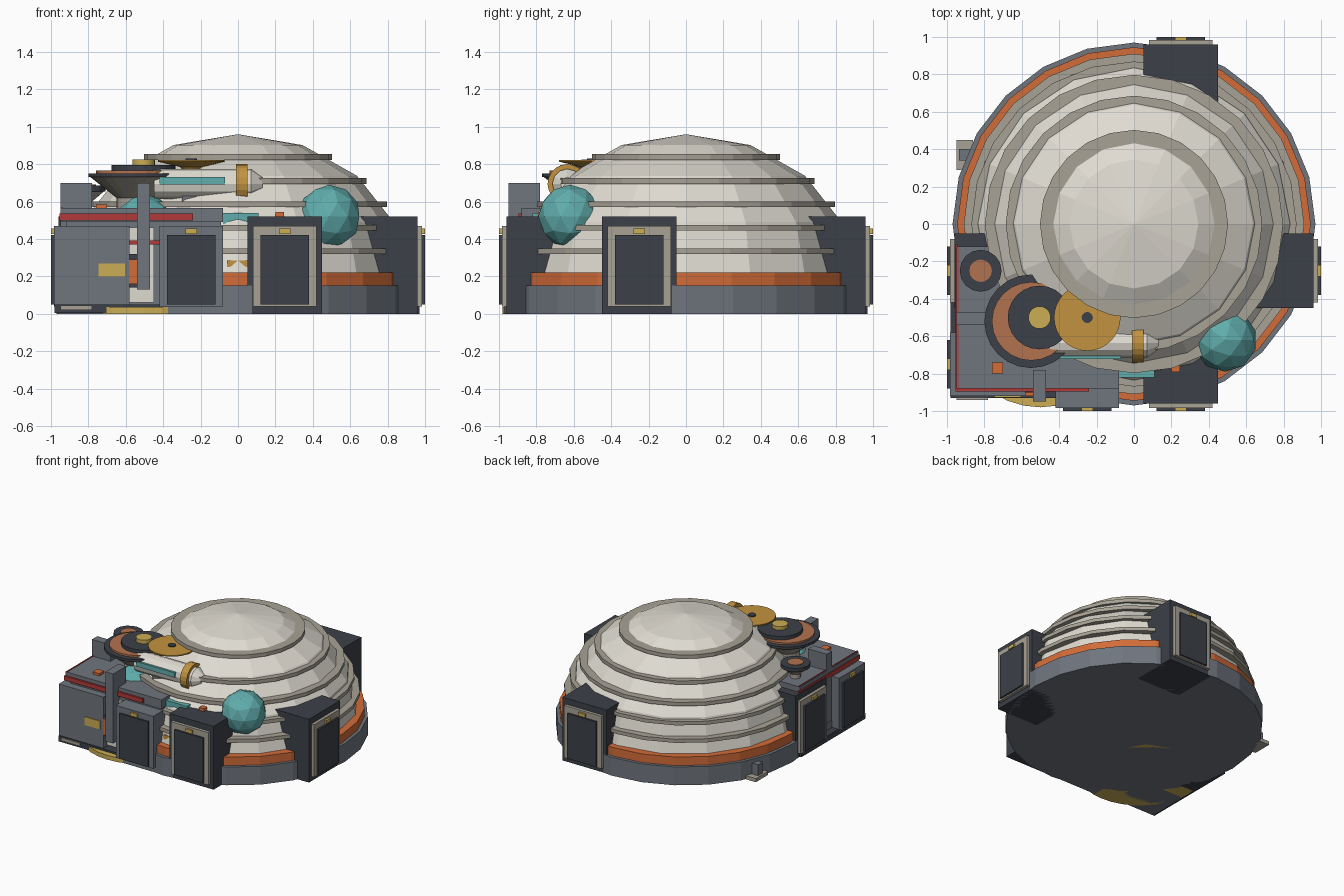
import bpy, bmesh, math
from mathutils import Matrix, Vector

if "Cube" in bpy.data.objects:
    bpy.data.objects.remove(bpy.data.objects["Cube"])


def material(name, *rgb):
    m = bpy.data.materials.new(name)
    m.use_nodes = True
    m.diffuse_color = (*rgb, 1)
    m.node_tree.nodes["Principled BSDF"].inputs["Base Color"].default_value = (*rgb, 1)
    return m


CREAM = material("cream", .74, .71, .64)
STONE = material("stone", .39, .36, .30)
SLATE = material("slate", .16, .18, .21)
DARK = material("charcoal", .045, .052, .065)
ORANGE = material("orange", .65, .15, .04)
COPPER = material("copper", .45, .17, .08)
TEAL = material("teal", .12, .42, .42)
YELLOW = material("yellow", .60, .42, .09)
GOLD = material("gold", .54, .29, .05)
RED = material("red", .45, .04, .04)


def finish(name, bm, mat, matrix=Matrix()):
    bmesh.ops.transform(bm, matrix=matrix, verts=bm.verts)
    bmesh.ops.recalc_face_normals(bm, faces=bm.faces)
    mesh = bpy.data.meshes.new(name)
    bm.to_mesh(mesh)
    bm.free()
    mesh.materials.append(mat)
    ob = bpy.data.objects.new(name, mesh)
    bpy.context.collection.objects.link(ob)
    return ob


def box(name, mat, x, y, z, turn=0):
    """Box from (min, max) pairs, turned about the centre in quarter turns."""
    bm = bmesh.new()
    bmesh.ops.create_cube(bm, size=1)
    for v in bm.verts:
        v.co = Vector([p[0] + (c + .5) * (p[1] - p[0]) for c, p in zip(v.co, (x, y, z))])
    return finish(name, bm, mat, Matrix.Rotation(turn * math.pi / 2, 4, "Z"))


def lathe(name, mat, profile, sides=24, at=(0, 0, 0), tilt=Matrix()):
    """Turn a (radius, height) profile about the z axis."""
    bm = bmesh.new()
    loops = []
    for r, h in profile:
        n = 1 if r == 0 else sides
        loops.append([bm.verts.new((r * math.sin(math.tau * i / sides),
                                    r * math.cos(math.tau * i / sides), h)) for i in range(n)])
    for a, b in zip(loops, loops[1:]):
        for i in range(sides):
            j = (i + 1) % sides
            corners = [a[i % len(a)], a[j % len(a)], b[j % len(b)], b[i % len(b)]]
            bm.faces.new(list(dict.fromkeys(corners)))
    for loop in (loops[0], loops[-1]):
        if len(loop) > 1:
            bm.faces.new(loop)
    return finish(name, bm, mat, Matrix.Translation(at) @ tilt)


def disc(name, mat, r, low, high, at=(0, 0), sides=24):
    return lathe(name, mat, [(r, low), (r, high)], sides, (*at, 0))


# Main dome, plinth and rings
disc("plinth", SLATE, .97, 0, .15)
disc("plinth_band", ORANGE, .945, .15, .22)
steps = [math.radians(22.5 * i) for i in range(5)]
lathe("dome", CREAM, [(.9 * math.sin(t), .2 + .76 * math.cos(t)) for t in steps], 16)
for i, z in enumerate((.335, .46, .585, .71, .838)):
    disc(f"dome_ring_{i + 1}", STONE, .925 * math.sqrt(1 - ((z - .2) / .76) ** 2), z - .015, z + .015)


# Doorways
def doorway(name, u, turn, shell, frame, top, side):
    def part(label, mat, half, y, z):
        box(f"{name}_{label}", mat, (u - half, u + half), y, z, turn)
    part("shell", shell, side, (-.96, -.58), (0, top))
    part("frame", frame, .17, (-.985, -.9), (.04, .47))
    part("panel", DARK, .13, (-1, -.9), (.05, .42))
    part("lamp", YELLOW, .03, (-1, -.9), (.427, .455))


doorway("front_left_door", .25, 0, DARK, STONE, .52, .2)
doorway("left_door", -.25, 1, DARK, STONE, .52, .2)
doorway("back_door", -.25, 2, DARK, STONE, .52, .2)
doorway("right_door", .25, 3, DARK, STONE, .52, .2)
doorway("front_right_door", -.25, 0, SLATE, SLATE, .47, .17)
doorway("right_front_door", .75, 3, SLATE, SLATE, .47, .17)

# Annex with red trim
box("annex_body", SLATE, (-.92, -.09), (-.86, -.06), (.02, .5))
box("annex_floor", DARK, (-.98, -.3), (-.93, -.1), (.004, .05))
box("annex_roof", SLATE, (-.95, -.08), (-.88, -.12), (.49, .565))
box("red_trim_front", RED, (-.95, -.24), (-.895, -.87), (.5, .535))
box("red_trim_side", RED, (-.955, -.94), (-.895, -.11), (.5, .535))
box("red_roof_line_side", RED, (-.945, -.937), (-.885, -.12), (.56, .57))
for i, (u, turn) in enumerate(((-.505, 0), (.505, 3))):
    box(f"pylon_{i + 1}", SLATE, (u - .035, u + .035), (-.95, -.78), (.13, .7), turn)
lathe("landing_disc", YELLOW, [(.46, 0), (.46, .035)], 32, (-.5, -.52, 0))

# Front wall equipment
box("wall_panel", CREAM, (-.84, -.45), (-.875, -.85), (.06, .46))
box("wall_red_stripe", RED, (-.66, -.42), (-.885, -.87), (.37, .392))
box("console_back", DARK, (-.84, -.54), (-.9, -.86), (.14, .32))
box("console", ORANGE, (-.8, -.54), (-.92, -.89), (.16, .29))
box("console_plate", YELLOW, (-.745, -.605), (-.928, -.915), (.2, .268))
box("console_post", ORANGE, (-.757, -.7), (-.915, -.88), (.28, .4))
box("corner_foot", STONE, (-.95, -.78), (-.94, -.87), (.02, .045))
box("teal_shelf", TEAL, (-.08, .11), (-.82, -.72), (.48, .54))
box("gold_step", GOLD, (-.06, .05), (-.88, -.8), (.25, .285))
box("roof_stub", ORANGE, (-.76, -.7), (-.8, -.74), (.56, .585))
box("door_stub", ORANGE, (.2, .245), (-.79, -.75), (.51, .545))

# Small ground fixture
box("fixture_foot", STONE, (-.95, -.86), (.29, .45), (0, .03))
box("fixture_post", SLATE, (-.935, -.88), (.34, .4), (.03, .12))

# Stacked dish
dish = (-.55, -.52)
lathe("dish_cone", STONE, [(.1, .56), (.1, .62), (.245, .735)], 24, (*dish, 0))
disc("dish_rim", DARK, .25, .73, .75, dish)
disc("dish_face", COPPER, .21, .75, .765, dish)
disc("dish_cover", DARK, .17, .765, .795, (-.505, -.5))
disc("dish_cap", YELLOW, .06, .79, .825, (-.505, -.5))

# Small dish
small = (-.82, -.25)
lathe("small_dish_cone", STONE, [(.04, .56), (.04, .6), (.11, .66)], 16, (*small, 0))
disc("small_dish_rim", DARK, .112, .655, .685, small, 16)
disc("small_dish_face", COPPER, .06, .68, .69, small, 16)

# Shallow gold dish
lathe("gold_dish", GOLD, [(.04, .76), (.06, .785), (.178, .813), (.178, .822)], 32, (-.25, -.5, 0))
disc("gold_dish_hub", DARK, .03, .82, .83, (-.25, -.5), 12)
disc("gold_dish_stem", DARK, .03, .55, .77, (-.25, -.5), 12)

# Telescope lying along x
along_x = Matrix.Rotation(math.pi / 2, 4, "Y")
scope = (0, -.635, .695)
lathe("telescope_tube", CREAM, [(.08, -.45), (.08, .07), (.035, .13), (0, .13)], 12, scope, along_x)
lathe("telescope_ring", GOLD, [(.105, -.01), (.105, .05)], 20, scope, along_x)
box("telescope_stripe", TEAL, (-.42, -.07), (-.722, -.67), (.69, .73))
box("telescope_support", SLATE, (-.3, -.22), (-.68, -.6), (.55, .63))

# Faceted teal spheres
for name, at, r in (("teal_sphere", (.487, -.62, .52), .17), ("roof_sphere", (-.5, -.62, .49), .15)):
    bm = bmesh.new()
    bmesh.ops.create_icosphere(bm, subdivisions=2, radius=r)
    finish(name, bm, TEAL, Matrix.Translation(at))
